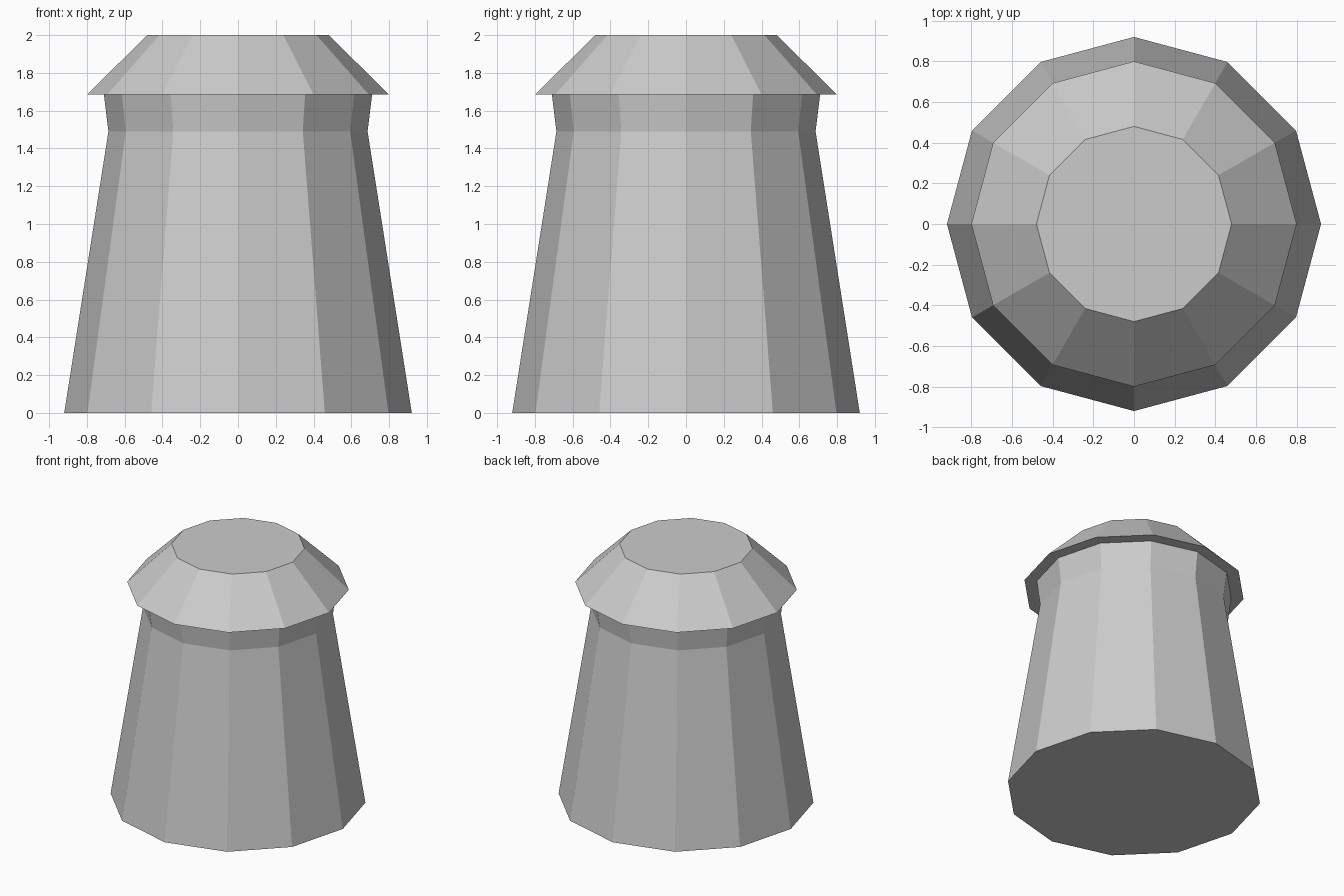
import bpy
import bmesh
from math import cos, sin, tau

SIDES = 12

default_cube = bpy.data.objects.get("Cube")
if default_cube:
    bpy.data.objects.remove(default_cube, do_unlink=True)

stone = bpy.data.materials.new("light_grey")
stone.use_nodes = True
colour = (0.6, 0.6, 0.6, 1)
stone.diffuse_color = colour
stone.node_tree.nodes["Principled BSDF"].inputs["Base Color"].default_value = colour


def faceted_solid(name, profile):
    """Closed solid from stacked (radius, height) rings."""
    bm = bmesh.new()
    rings = [[bm.verts.new((r * cos(tau * i / SIDES), r * sin(tau * i / SIDES), z))
              for i in range(SIDES)] for r, z in profile]
    for low, high in zip(rings, rings[1:]):
        for i in range(SIDES):
            j = (i + 1) % SIDES
            bm.faces.new((low[i], low[j], high[j], high[i]))
    bm.faces.new(rings[0][::-1])
    bm.faces.new(rings[-1])
    mesh = bpy.data.meshes.new(name)
    bm.to_mesh(mesh)
    bm.free()
    mesh.materials.append(stone)
    obj = bpy.data.objects.new(name, mesh)
    bpy.context.collection.objects.link(obj)
    return obj


# Tapered body with a slightly flared neck
faceted_solid("body", [(0.92, 0), (0.686, 1.49), (0.71, 1.685)])

# Overhanging cap with sloped sides and a flat top
faceted_solid("cap", [(0.80, 1.685), (0.48, 2.0)])
